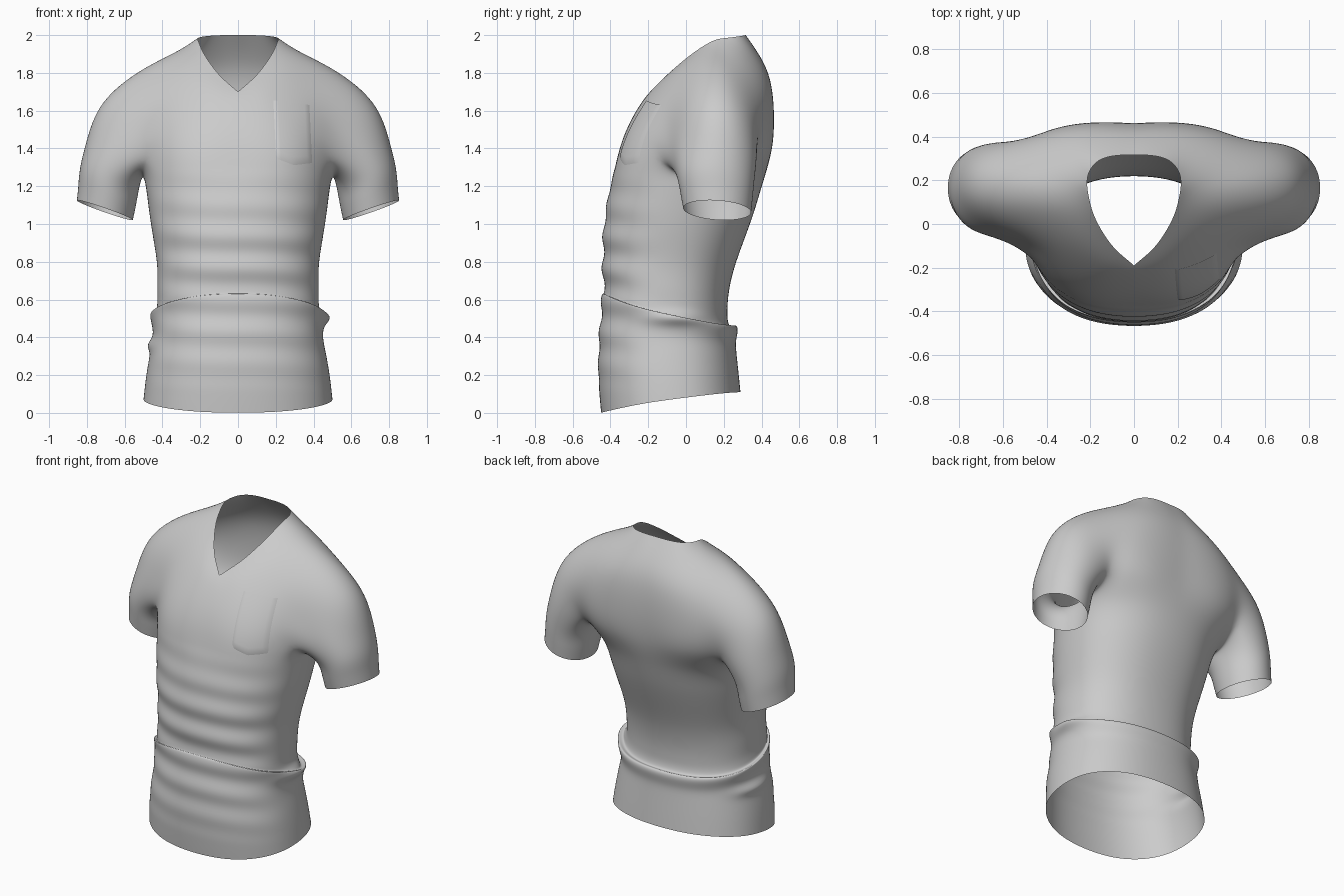
import bpy, bmesh, math
from mathutils import Vector
from mathutils.bvhtree import BVHTree

if "Cube" in bpy.data.objects:
    bpy.data.objects.remove(bpy.data.objects["Cube"])


def resample(keys, n):
    """Smooth curve through key points, resampled evenly to n points."""
    p = [Vector(k) for k in keys]
    p = [2 * p[0] - p[1]] + p + [2 * p[-1] - p[-2]]
    fine = []
    for i in range(1, len(p) - 2):
        a, b, c, d = p[i - 1:i + 3]
        for s in range(20):
            t = s / 20
            fine.append(0.5 * (2 * b + (c - a) * t + (2 * a - 5 * b + 4 * c - d) * t * t
                               + (3 * b - a - 3 * c + d) * t ** 3))
    fine.append(p[-2])
    dist = [0]
    for a, b in zip(fine, fine[1:]):
        dist.append(dist[-1] + (b - a).length)
    out, j = [], 0
    for i in range(n):
        want = dist[-1] * i / (n - 1)
        while j < len(dist) - 2 and dist[j + 1] < want:
            j += 1
        out.append(fine[j].lerp(fine[j + 1], (want - dist[j]) / (dist[j + 1] - dist[j])))
    return out


bm = bmesh.new()
crease = bm.verts.layers.float.new("crease_vert")


def ring(points):
    return [bm.verts.new(p) for p in points]


def bridge(a, b, closed=False):
    n = len(a)
    for i in range(n if closed else n - 1):
        k = (i + 1) % n
        bm.faces.new((a[i], a[k], b[k], b[i]))


# Yoke half-rings: neckline, upper chest, shoulder, upper arm
neck = [(0, -.19, 1.70), (.1, -.1, 1.79), (.18, .03, 1.90), (.212, .15, 1.975),
        (.215, .22, 1.985), (.17, .29, 1.995), (.08, .315, 2), (0, .315, 2)]
chest = [(0, -.235, 1.65), (.14, -.185, 1.71), (.25, -.075, 1.80), (.32, .06, 1.88), (.35, .17, 1.905),
         (.32, .28, 1.90), (.22, .36, 1.89), (.1, .39, 1.89), (0, .395, 1.89)]
shoulder = [(0, -.305, 1.53), (.17, -.285, 1.55), (.33, -.185, 1.61), (.46, -.05, 1.70), (.54, .08, 1.785),
            (.555, .18, 1.81), (.51, .29, 1.78), (.36, .41, 1.75), (.18, .455, 1.76), (0, .452, 1.77)]
upper_arm = [(0, -.35, 1.41), (.2, -.34, 1.42), (.38, -.24, 1.46), (.50, -.1, 1.50), (.62, -.03, 1.55),
             (.73, .05, 1.61), (.765, .17, 1.64), (.73, .29, 1.61), (.61, .37, 1.56), (.48, .41, 1.55),
             (.34, .455, 1.54), (.17, .472, 1.55), (0, .466, 1.56)]
# Ring where the yoke splits into torso and sleeve
split = [(0, -.375, 1.3), (.13, -.375, 1.3), (.26, -.35, 1.32), (.39, -.27, 1.34), (.485, -.14, 1.36),
         (.60, -.075, 1.38), (.71, -.04, 1.38), (.795, .05, 1.39), (.825, .17, 1.40), (.79, .29, 1.39),
         (.70, .37, 1.38), (.59, .385, 1.38), (.49, .36, 1.36), (.40, .42, 1.36), (.27, .457, 1.36),
         (.13, .458, 1.36), (0, .45, 1.36)]
rings = [ring(resample(k, 17)) for k in (neck, chest, shoulder, upper_arm)] + [ring(split)]
rings[0][0][crease] = 1.0
for a, b in zip(rings, rings[1:]):
    bridge(a, b)
top = rings[-1]
under = ring([(.50, -.03, 1.28), (.505, .1, 1.26), (.50, .24, 1.28)])

# Torso half-rings: front z, back z, half width, front y, back y (with the rolled fold)
torso = [(1.19, 1.22, .492, -.408, .41), (1.06, 1.06, .475, -.43, .365), (.95, .90, .452, -.443, .305),
         (.84, .75, .428, -.442, .25), (.74, .62, .432, -.445, .225), (.67, .54, .430, -.44, .222),
         (.645, .49, .435, -.437, .222), (.63, .445, .44, -.437, .237), (.635, .472, .472, -.445, .268),
         (.60, .44, .468, -.447, .282), (.48, .38, .448, -.457, .265), (.34, .32, .468, -.467, .27),
         (.17, .21, .492, -.469, .282), (0, .11, .505, -.453, .292)]
prev = top[:5] + under + top[12:]
for zf, zb, hw, yf, yb in torso:
    pts = []
    for i in range(13):
        a = math.pi * i / 12
        c, s = math.cos(a), abs(math.sin(a))
        x = hw * s ** .88 if 0 < i < 12 else 0
        y = (yf + yb) / 2 - (yb - yf) / 2 * math.copysign(abs(c) ** .88, c)
        pts.append((x, y, zb + (zf - zb) * ((1 + c) / 2) ** 1.5))
    cur = ring(pts)
    bridge(prev, cur)
    prev = cur

# Sleeve rings: centre x, y, z, radii, tilt
prev = top[4:13] + under[::-1]
for cx, cy, cz, rx, ry, tilt in [(.682, .158, 1.24, .166, .212, .045), (.692, .162, 1.15, .16, .2, .05),
                                 (.705, .165, 1.073, .155, .188, .054)]:
    pts = []
    for i in range(12):
        a = math.radians(30 * (i - 4))
        pts.append((cx + rx * math.cos(a), cy + ry * math.sin(a), cz + tilt * math.cos(a) - .012 * math.sin(a)))
    cur = ring(pts)
    bridge(prev, cur, True)
    prev = cur

bmesh.ops.recalc_face_normals(bm, faces=bm.faces)
me = bpy.data.meshes.new("shirt_half")
bm.to_mesh(me)
bm.free()
shirt = bpy.data.objects.new("shirt", me)
bpy.context.collection.objects.link(shirt)
mir = shirt.modifiers.new("mirror", 'MIRROR')
mir.merge_threshold = .001
sub = shirt.modifiers.new("smooth", 'SUBSURF')
sub.levels = sub.render_levels = 3
dg = bpy.context.evaluated_depsgraph_get()
final = bpy.data.meshes.new_from_object(shirt.evaluated_get(dg))
shirt.modifiers.clear()
shirt.data = final

# Soft cloth wrinkles across the belly and a bunch at one side of the fold
for v in final.vertices:
    x, y, z = v.co
    front = max(0, min(1, (-y - .05) / .3)) * max(0, 1 - ((z - .7) / .6) ** 2)
    v.co.y += .007 * front * math.sin(37 * z + 5 * abs(x) * x + 1.5)
    side = max(0, min(1, (abs(x) - .3) / .12))
    zc = .5 if x > 0 else .36
    v.co.x += math.copysign(.022, x) * side * math.exp(-((z - zc) / .035) ** 2 - ((y + .05) / .15) ** 2)
final.shade_smooth()

# Chest pocket: thin panel laid onto the shirt front
tree = BVHTree.FromPolygons([v.co for v in final.vertices], [p.vertices[:] for p in final.polygons])
bm = bmesh.new()
rows = []
N = 14
for j in range(N + 1):
    t = j / N
    row = []
    for i in range(N + 1):
        u = i / N
        x = .185 + .195 * u + .015 * t
        z = 1.655 - .025 * u - t * (.31 + .025 * (1 - abs(2 * u - 1)))
        hit = tree.ray_cast(Vector((x, -2, z)), Vector((0, 1, 0)))[0]
        lift = -.001 if i in (0, N) or j == N else .006
        row.append((x, hit.y - lift, z))
    rows.append(ring(row))
for a, b in zip(rows, rows[1:]):
    bridge(a, b)
bmesh.ops.recalc_face_normals(bm, faces=bm.faces)
if sum(f.normal.y for f in bm.faces) > 0:
    bmesh.ops.reverse_faces(bm, faces=bm.faces)
pm = bpy.data.meshes.new("pocket")
bm.to_mesh(pm)
bm.free()
pm.shade_smooth()
bpy.context.collection.objects.link(bpy.data.objects.new("pocket", pm))
